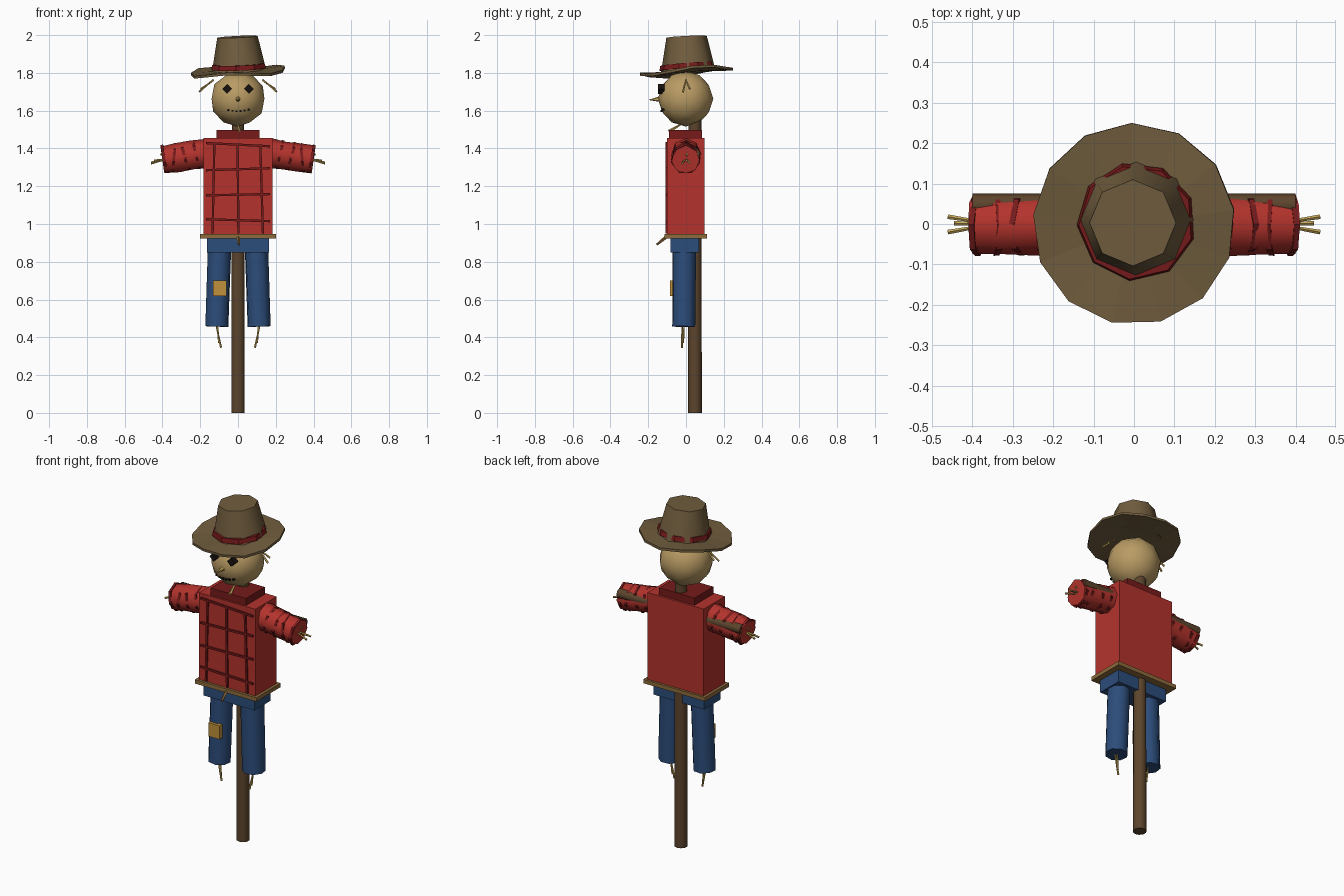
import bpy, bmesh, math, random
from mathutils import Vector

if "Cube" in bpy.data.objects:
    bpy.data.objects.remove(bpy.data.objects["Cube"])

random.seed(4)


def mat(name, r, g, b):
    m = bpy.data.materials.new(name)
    m.diffuse_color = (*[(c / 255) ** 2.2 for c in (r, g, b)], 1)
    m.use_nodes = True
    m.node_tree.nodes["Principled BSDF"].inputs["Base Color"].default_value = m.diffuse_color
    return m


WOOD = mat("wood", 92, 70, 48)
RED = mat("red_cloth", 178, 54, 48)
DARK = mat("dark_red", 118, 32, 32)
BLUE = mat("denim", 48, 78, 122)
BURLAP = mat("burlap", 184, 154, 100)
FELT = mat("felt", 112, 93, 64)
ROPE = mat("rope", 140, 106, 62)
STRAW = mat("straw", 200, 168, 92)
PATCH = mat("patch", 190, 142, 62)
BLACK = mat("black", 28, 24, 22)


def finish(name, material, smooth=0):
    ob = bpy.context.object
    ob.name = name
    ob.data.materials.append(material)
    if smooth:
        bpy.ops.object.shade_smooth_by_angle(angle=math.radians(smooth))
    return ob


def box(name, lo, hi, material, rot=(0, 0, 0)):
    lo, hi = Vector(lo), Vector(hi)
    bpy.ops.mesh.primitive_cube_add(size=1, location=(lo + hi) / 2, rotation=rot)
    bpy.context.object.scale = hi - lo
    return finish(name, material)


def rod(name, p, q, r1, r2, material, sides=8, smooth=50):
    p, q = Vector(p), Vector(q)
    d = q - p
    bpy.ops.mesh.primitive_cone_add(vertices=sides, radius1=r1, radius2=r2, depth=d.length,
                                    location=(p + q) / 2,
                                    rotation=d.to_track_quat('Z', 'Y').to_euler())
    return finish(name, material, smooth)


def straw(name, p, q, r=0.006):
    return rod(name, p, q, r * 0.6, r, STRAW, 5, 0)


# Wooden frame
rod("post", (0, 0.047, 0), (0, 0.047, 1.56), 0.037, 0.034, WOOD, 10)
rod("crossbar", (-0.4, 0.047, 1.375), (0.4, 0.047, 1.375), 0.028, 0.028, WOOD, 8)

# Shirt body, collar and rope belt
box("shirt", (-0.183, -0.1, 0.935), (0.183, 0.097, 1.455), RED)
box("collar", (-0.115, -0.09, 1.455), (0.115, 0.085, 1.497), DARK)
box("rope_belt", (-0.2, -0.115, 0.923), (0.2, 0.11, 0.946), ROPE)
rod("belt_knot", (0, -0.105, 0.93), (0.004, -0.155, 0.89), 0.01, 0.006, ROPE, 5, 0)
straw("collar_straw", (0.0, -0.03, 1.525), (0.01, -0.09, 1.49), 0.009)

# Plaid stripes on the shirt front
for i, x in enumerate((-0.13, 0.0, 0.125)):
    box("plaid_vertical", (x - 0.006, -0.108, 0.95), (x + 0.006, -0.096, 1.42), DARK,
        (0, (0.02, -0.01, -0.03)[i], 0))
for i, z in enumerate((1.42, 1.29, 1.155, 1.02)):
    box("plaid_horizontal", (-0.17, -0.108, z - 0.006), (0.17, -0.096, z + 0.006), DARK,
        (0, (0.05, -0.03, -0.02, 0.03)[i], 0))

# Trousers
box("trouser_hips", (-0.165, -0.083, 0.85), (0.165, 0.068, 0.925), BLUE)
for s in (-1, 1):
    rod("trouser_leg", (s * 0.097, -0.008, 0.9), (s * 0.112, -0.012, 0.457), 0.064, 0.063, BLUE, 8)
    straw("foot_straw", (s * 0.115, -0.02, 0.46), (s * 0.09, -0.022, 0.345))
    straw("foot_straw", (s * 0.108, -0.01, 0.46), (s * 0.1, -0.016, 0.37))
box("knee_patch", (-0.133, -0.085, 0.62), (-0.06, -0.06, 0.70), PATCH)

# Sleeves, slightly crumpled, with tilted plaid bands and straw hands
for s in (-1, 1):
    a, b = Vector((s * 0.16, 0, 1.375)), Vector((s * 0.4, -0.002, 1.34))
    sleeve = rod("sleeve", a, b, 0.078, 0.073, RED, 8)
    bm = bmesh.new()
    bm.from_mesh(sleeve.data)
    bmesh.ops.subdivide_edges(bm, edges=[e for e in bm.edges
                              if abs(e.verts[0].co.z - e.verts[1].co.z) > 0.1], cuts=2)
    for v in bm.verts:
        k = random.uniform(0.95, 1.06)
        v.co.x *= k
        v.co.y *= k
    bm.to_mesh(sleeve.data)
    bm.free()
    for t, tilt in ((0.25, 0.25), (0.5, 0.3), (0.75, -0.1), (0.95, 0.2)):
        c = a.lerp(b, t)
        d = Vector((s, 0.15 * tilt, -tilt)).normalized() * 0.007
        rod("sleeve_band", c - d, c + d, 0.079, 0.079, DARK, 7, 0)
    for dy, dz, l in ((0.018, -0.015, 0.46), (-0.02, -0.02, 0.46), (0.002, -0.005, 0.445),
                      (0.005, 0.03, 0.41)):
        straw("hand_straw", (s * 0.37, dy * 0.2, 1.345), (s * l, dy, 1.34 + dz))

# Head and face
bpy.ops.mesh.primitive_ico_sphere_add(subdivisions=2, radius=0.147, location=(0, -0.002, 1.663))
finish("head", BURLAP, 60)
for s in (-1, 1):
    box("eye", (s * 0.057 - 0.018, -0.147, 1.697), (s * 0.057 + 0.018, -0.115, 1.733), BLACK,
        (0, math.radians(45), 0))
    straw("side_straw", (s * 0.13, 0, 1.765), (s * 0.205, -0.015, 1.70))
    straw("side_straw", (s * 0.13, 0, 1.76), (s * 0.195, 0.02, 1.715))
rod("nose", (0, -0.13, 1.662), (0, -0.197, 1.657), 0.017, 0.001, STRAW, 6, 0)
for i in range(6):
    x = -0.05 + i * 0.021
    z = 1.593 + 2.8 * x * x + 0.004
    y = -0.002 - math.sqrt(0.143 ** 2 - x * x - (z - 1.663) ** 2)
    box("mouth_stitch", (x - 0.006, y - 0.006, z - 0.005), (x + 0.006, y + 0.012, z + 0.005), BLACK)

# Hat brim: tilted, wavy thirteen-sided disc
bm = bmesh.new()
N = 13
rings = []
for r, wave in ((0.10, 0.0), (0.25, 0.011)):
    ring = []
    for i in range(N):
        t = 2 * math.pi * (i + 0.3) / N
        x, y = r * math.cos(t), r * math.sin(t)
        z = 1.807 + 0.05 * x + 0.085 * y + wave * math.sin(3 * t + 0.6)
        ring.append(bm.verts.new((x, y, z)))
    rings.append(ring)
for i in range(N):
    j = (i + 1) % N
    bm.faces.new((rings[0][i], rings[1][i], rings[1][j], rings[0][j]))
bm.faces.new(rings[0])
me = bpy.data.meshes.new("hat_brim")
bm.to_mesh(me)
bm.free()
brim = bpy.data.objects.new("hat_brim", me)
bpy.context.collection.objects.link(brim)
bpy.context.view_layer.objects.active = brim
brim.select_set(True)
finish("hat_brim", FELT)
thick = brim.modifiers.new("thickness", 'SOLIDIFY')
thick.thickness = 0.014
thick.offset = 0

# Hat crown and band
rod("hat_crown", (0.006, 0.012, 1.805), (-0.003, 0.003, 1.991), 0.145, 0.107, FELT, 8)
rod("hat_band", (0.006, 0.006, 1.822), (0.005, 0.004, 1.848), 0.148, 0.142, DARK, 9, 0)
